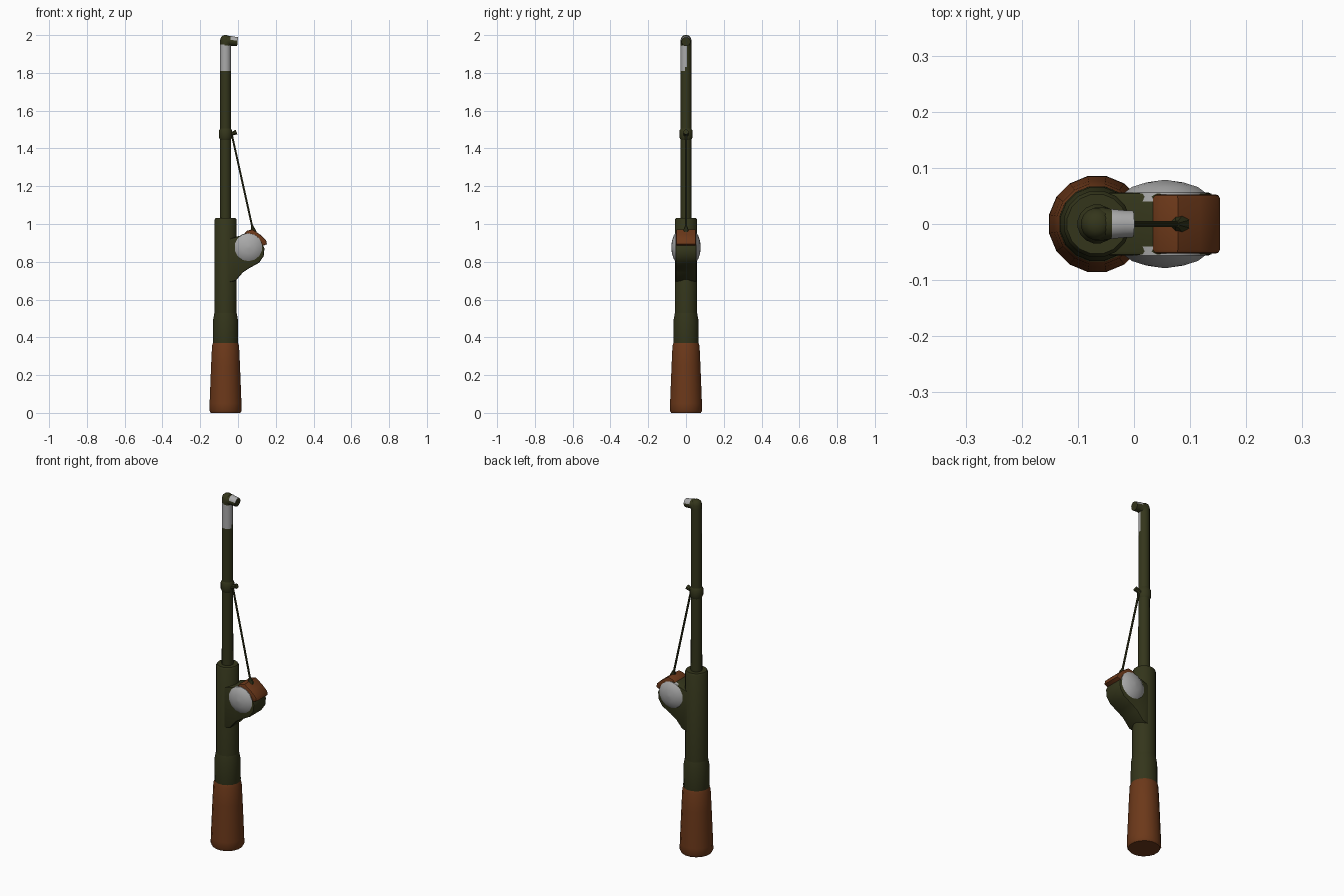
import bpy, bmesh, math
from mathutils import Vector

if "Cube" in bpy.data.objects:
    bpy.data.objects.remove(bpy.data.objects["Cube"])


def material(name, rgb):
    m = bpy.data.materials.new(name)
    m.diffuse_color = (*rgb, 1)
    m.use_nodes = True
    m.node_tree.nodes["Principled BSDF"].inputs["Base Color"].default_value = m.diffuse_color
    return m


OLIVE = material("dark olive", (0.034, 0.036, 0.011))
BROWN = material("reddish brown", (0.15, 0.04, 0.010))
GREY = material("pale grey", (0.40, 0.40, 0.40))
RX = -0.066   # x of the rod axis


def finish(name, bm, mats, rule=None, angle=40):
    bmesh.ops.recalc_face_normals(bm, faces=bm.faces)
    bm.normal_update()
    if rule:
        for f in bm.faces:
            f.material_index = rule(f.calc_center_median(), f.normal)
    me = bpy.data.meshes.new(name)
    bm.to_mesh(me)
    bm.free()
    ob = bpy.data.objects.new(name, me)
    bpy.context.collection.objects.link(ob)
    for m in mats:
        me.materials.append(m)
    bpy.ops.object.select_all(action='DESELECT')
    ob.select_set(True)
    bpy.context.view_layer.objects.active = ob
    bpy.ops.object.shade_smooth_by_angle(angle=math.radians(angle))
    return ob


def sweep(name, path, mats, sides=16, rule=None):
    """Round tube through (x, y, z, radius) points with capped ends."""
    bm = bmesh.new()
    pts = [Vector(p[:3]) for p in path]
    rings = []
    for i, p in enumerate(pts):
        t = (pts[min(i + 1, len(pts) - 1)] - pts[max(i - 1, 0)]).normalized()
        u = Vector((1, 0, 0)) if abs(t.y) > 0.9 else Vector((0, 1, 0))
        v = t.cross(u).normalized()
        ring = []
        for k in range(sides):
            a = 2 * math.pi * (k + 0.5) / sides
            ring.append(bm.verts.new(p + path[i][3] * (u * math.cos(a) + v * math.sin(a))))
        rings.append(ring)
    for a, b in zip(rings, rings[1:]):
        for k in range(sides):
            n = (k + 1) % sides
            bm.faces.new((a[k], a[n], b[n], b[k]))
    bm.faces.new(rings[0])
    bm.faces.new(rings[-1])
    return finish(name, bm, mats, rule)


def lathe(name, profile, mats, rule=None, sides=16):
    return sweep(name, [(RX, 0, z, r) for r, z in profile], mats, sides, rule)


def slab(name, outline, half, mat, bevel):
    """Extrude an x-z outline across y and round its side edges."""
    bm = bmesh.new()
    f = bm.faces.new([bm.verts.new((x, -half, z)) for x, z in outline])
    g = bmesh.ops.extrude_face_region(bm, geom=[f])
    bmesh.ops.translate(bm, vec=(0, 2 * half, 0),
                        verts=[e for e in g['geom'] if isinstance(e, bmesh.types.BMVert)])
    edges = [e for e in bm.edges
             if abs(e.verts[0].co.y - e.verts[1].co.y) < 1e-5]
    bmesh.ops.bevel(bm, geom=edges, offset=bevel, segments=2, profile=0.5, affect='EDGES')
    return finish(name, bm, [mat])


# Grip, collar and thick lower body
lathe("grip", [(0.080, 0), (0.087, 0.012), (0.086, 0.05), (0.078, 0.25),
               (0.073, 0.355), (0.066, 0.375)], [BROWN])
lathe("collar", [(0.066, 0.36), (0.0685, 0.372), (0.0665, 0.495), (0.060, 0.53)], [OLIVE])
lathe("lower_body", [(0.060, 0.50), (0.060, 1.022), (0.054, 1.032)], [OLIVE])

# Thin rod with a worn pale patch facing the front near the tip


def worn(c, n):
    facing = n.x * 0.35 - n.y * 0.94
    return int(facing > 0.02 and 1.81 + 0.09 * max(0, n.y + 0.3) < c.z < 1.948)


lathe("rod", [(0.030, 1.02), (0.029, 1.44)]
      + [(0.029, 1.79 + 0.02 * i) for i in range(9)], [OLIVE, GREY], worn)

# Bent tip with a pale upper patch
sweep("rod_tip", [(RX, 0, 1.945, 0.029), (RX + 0.002, 0, 1.960, 0.030),
                  (RX + 0.012, 0, 1.968, 0.030), (-0.040, 0, 1.970, 0.027),
                  (-0.020, 0, 1.967, 0.025), (-0.002, 0, 1.965, 0.024)],
      [OLIVE, GREY], rule=lambda c, n: int(c.x > -0.036 and n.z > 0.3))
# Rounded crown over the bend
lathe("tip_crown", [(0.029, 1.95), (0.029, 1.975), (0.024, 1.990), (0.014, 1.998),
                    (0.004, 2.0)], [OLIVE])

# Line guide ring with its small spout
lathe("guide_ring", [(0.029, 1.445), (0.035, 1.458), (0.035, 1.495), (0.029, 1.505)], [OLIVE])
sweep("guide_spout", [(-0.050, 0, 1.472, 0.022), (-0.028, 0, 1.479, 0.011),
                      (-0.008, 0, 1.487, 0.014)], [OLIVE], 8)

# Reel housing and the brown cover on its outer side
slab("reel_housing", [(-0.05, 0.69), (-0.012, 0.70), (0.026, 0.744), (0.063, 0.768),
                      (0.112, 0.795), (0.136, 0.83), (0.140, 0.87), (0.120, 0.915),
                      (0.085, 0.945), (0.045, 0.952), (0.010, 0.938), (-0.05, 0.92)],
     0.056, OLIVE, 0.007)
slab("reel_cover", [(0.034, 0.950), (0.046, 0.964), (0.078, 0.971), (0.118, 0.943),
                    (0.149, 0.914), (0.153, 0.893), (0.126, 0.882), (0.070, 0.925)],
     0.053, BROWN, 0.007)

# Domed side plates of the reel
for side, s in (("left", 1), ("right", -1)):
    sweep("reel_plate_" + side,
          [(0.055, s * y, 0.877, r) for y, r in
           ((0.040, 0.076), (0.056, 0.074), (0.066, 0.060), (0.074, 0.034), (0.078, 0.006))],
          [GREY], 14)

# Line from the reel to the guide, with its outlet
sweep("line_outlet", [(0.082, 0, 0.955, 0.018), (0.079, 0, 0.972, 0.013),
                      (0.076, 0, 0.990, 0.006)], [OLIVE], 8)
sweep("line", [(0.080, 0, 0.965, 0.0055), (-0.033, 0, 1.475, 0.0055)], [OLIVE], 8)
